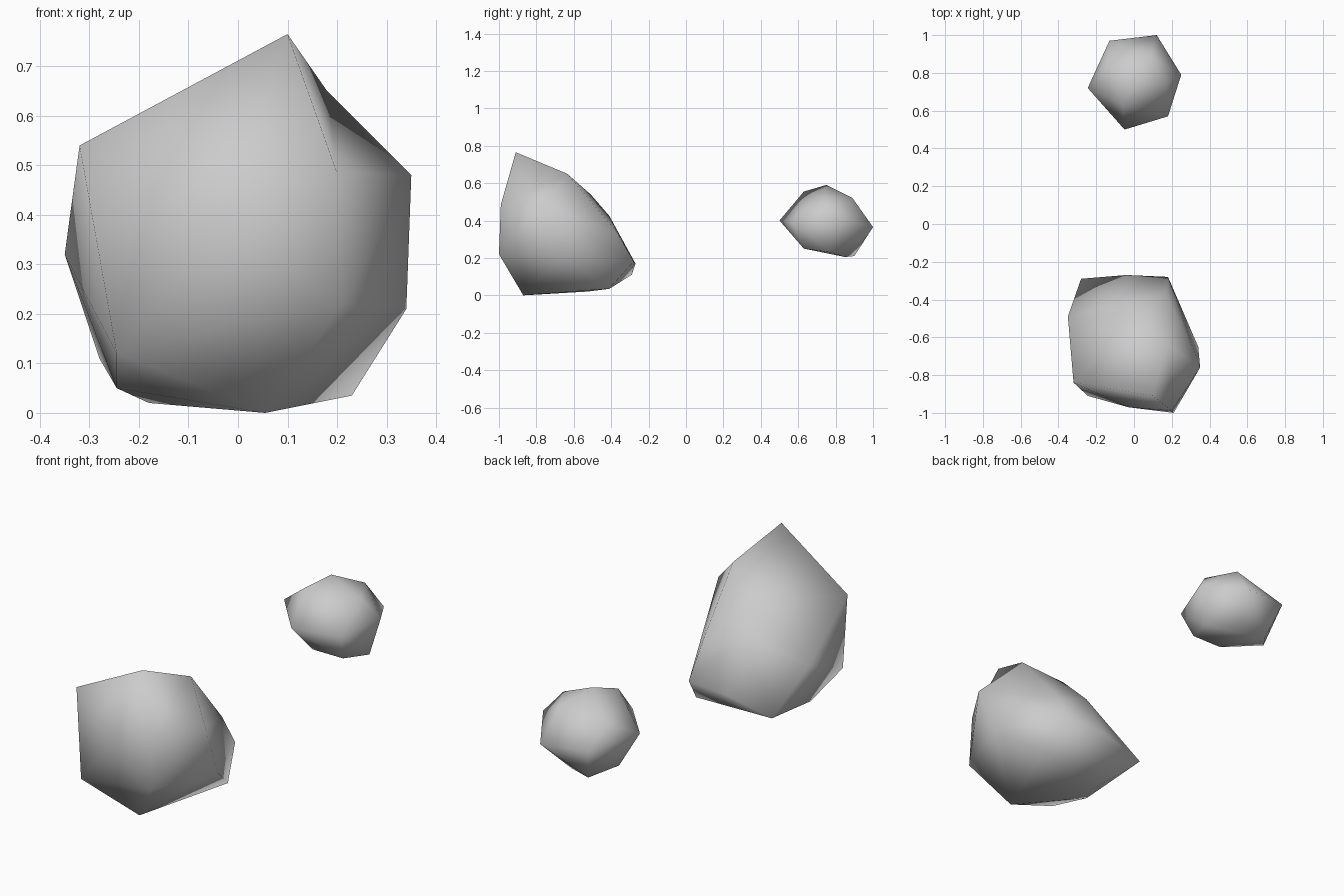
import bpy, bmesh
from mathutils import Vector


def rock(name, corners, dents=()):
    """Smooth-shaded boulder hulled around its corners; dents flip hull edges inward."""
    bm = bmesh.new()
    for c in corners:
        bm.verts.new(c)
    bmesh.ops.convex_hull(bm, input=bm.verts[:])
    loose = [v for v in bm.verts if not v.link_faces]
    bmesh.ops.delete(bm, geom=loose, context='VERTS')
    bmesh.ops.triangulate(bm, faces=bm.faces[:])
    for a, b in dents:
        ends = [min(bm.verts, key=lambda v: (v.co - Vector(corners[i])).length) for i in (a, b)]
        edge = bm.edges.get(ends)
        if edge:
            bmesh.ops.rotate_edges(bm, edges=[edge])
    bmesh.ops.recalc_face_normals(bm, faces=bm.faces[:])
    for f in bm.faces:
        f.smooth = True
    mesh = bpy.data.meshes.new(name)
    bm.to_mesh(mesh)
    bm.free()
    obj = bpy.data.objects.new(name, mesh)
    bpy.context.collection.objects.link(obj)
    return obj


# Large pointed rock at the front, with a dent beside the peak
rock("large_rock", [
    (0.10, -0.91, 0.765), (0.18, -0.635, 0.65), (-0.32, -0.84, 0.54),   # peak and shoulders
    (0.20, -0.99, 0.485), (0.35, -0.76, 0.48),
    (0.02, -0.51, 0.54), (-0.04, -0.41, 0.425), (0.17, -0.37, 0.34),    # back slope
    (-0.03, -0.97, 0.38), (-0.35, -0.49, 0.32),                         # waist
    (0.21, -1.00, 0.22), (0.34, -0.65, 0.21),
    (0.18, -0.28, 0.18), (-0.04, -0.27, 0.17), (-0.28, -0.29, 0.11),    # low back edge
    (-0.245, -0.91, 0.12), (-0.245, -0.65, 0.05),
    (0.23, -0.41, 0.035), (-0.18, -0.53, 0.02), (0.055, -0.87, 0.0),    # underside
], dents=[(0, 4)])

# Small rounded rock at the back
rock("small_rock", [
    (0.0, 0.75, 0.59), (-0.06, 0.63, 0.555), (0.09, 0.89, 0.52),        # crown
    (0.17, 0.74, 0.52), (-0.14, 0.84, 0.48),
    (-0.05, 0.50, 0.40), (0.18, 0.57, 0.39), (0.25, 0.79, 0.42),        # waist
    (0.12, 1.00, 0.365), (-0.13, 0.97, 0.38), (-0.245, 0.72, 0.41),
    (-0.02, 0.63, 0.25), (0.15, 0.63, 0.25), (0.20, 0.77, 0.23),        # underside
    (0.05, 0.85, 0.205), (-0.08, 0.90, 0.21), (-0.17, 0.78, 0.25),
])
